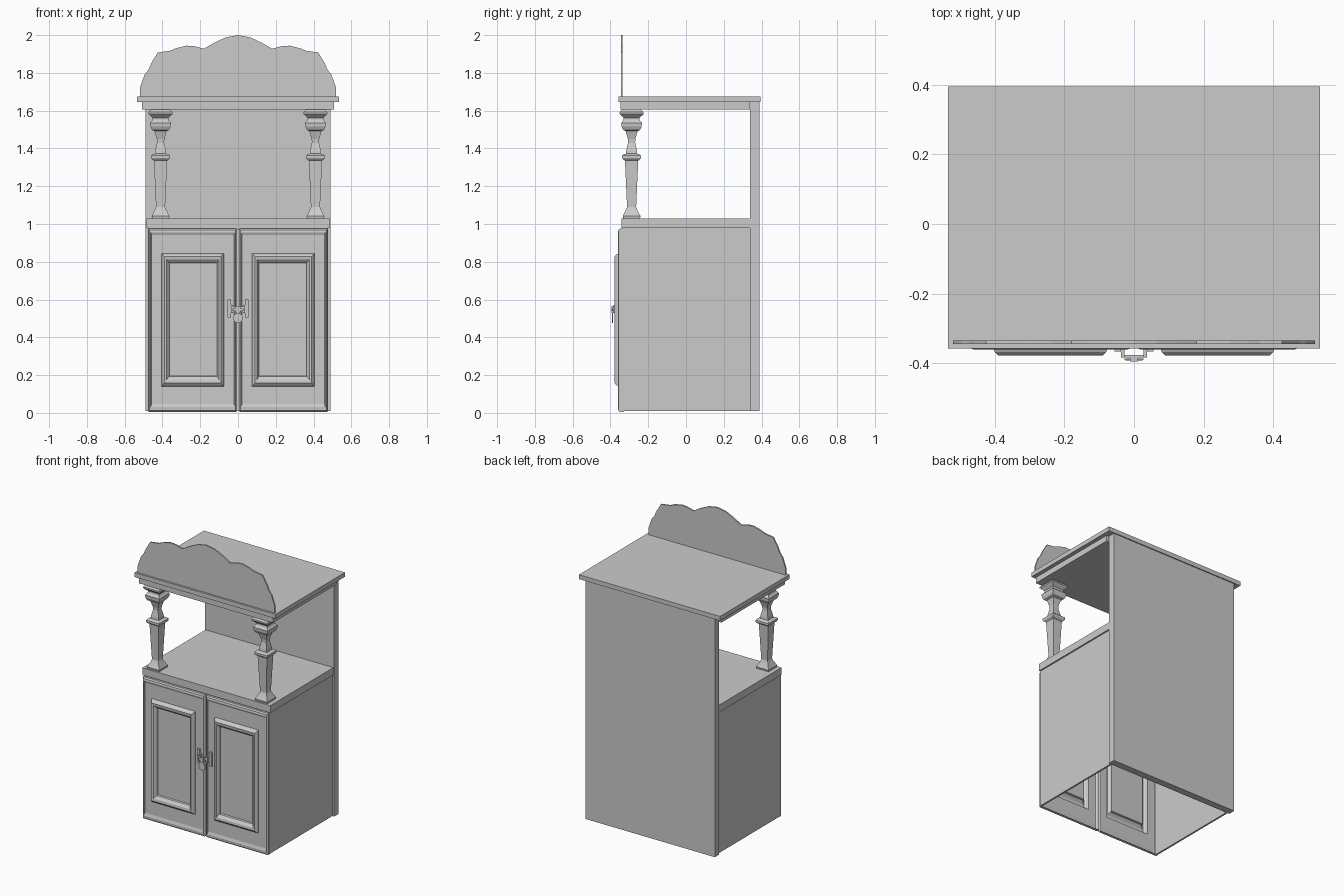
import bpy, bmesh, math


def make(name, verts, faces):
    me = bpy.data.meshes.new(name)
    me.from_pydata(verts, [], faces)
    bm = bmesh.new()
    bm.from_mesh(me)
    bmesh.ops.recalc_face_normals(bm, faces=bm.faces)
    bm.to_mesh(me)
    bm.free()
    ob = bpy.data.objects.new(name, me)
    bpy.context.collection.objects.link(ob)
    return ob


def loft(name, rings, cap_start=True, cap_end=True):
    n = len(rings[0])
    verts = [p for r in rings for p in r]
    faces = [(k * n + i, k * n + (i + 1) % n, (k + 1) * n + (i + 1) % n, (k + 1) * n + i)
             for k in range(len(rings) - 1) for i in range(n)]
    if cap_start:
        faces.append(tuple(range(n)))
    if cap_end:
        faces.append(tuple(range(len(verts) - n, len(verts))))
    return make(name, verts, faces)


def rect_z(x0, x1, y0, y1, z):
    return [(x0, y0, z), (x1, y0, z), (x1, y1, z), (x0, y1, z)]


def rect_y(x0, x1, z0, z1, y):
    return [(x0, y, z0), (x1, y, z0), (x1, y, z1), (x0, y, z1)]


def box(name, x0, x1, y0, y1, z0, z1):
    return loft(name, [rect_z(x0, x1, y0, y1, z0), rect_z(x0, x1, y0, y1, z1)])


# Carcass: back panel, counter, apron and top board
box("back_panel", -0.49, 0.49, 0.34, 0.388, 0.01, 1.645)
box("countertop", -0.485, 0.485, -0.342, 0.34, 0.98, 1.03)
box("counter_underside", -0.475, 0.475, -0.335, 0.34, 0.97, 0.98)
box("top_apron", -0.508, 0.508, -0.347, 0.34, 1.605, 1.645)
box("top_board", -0.535, 0.535, -0.358, 0.395, 1.645, 1.675)

# Scalloped crest, mirrored outline
half = [(0.52, 1.675), (0.52, 1.72), (0.495, 1.79), (0.475, 1.815), (0.46, 1.85),
        (0.425, 1.908), (0.36, 1.917), (0.33, 1.93), (0.275, 1.944), (0.235, 1.942),
        (0.18, 1.928), (0.125, 1.96), (0.065, 1.988)]
outline = half + [(0, 2.0)] + [(-x, z) for x, z in reversed(half)]
loft("crest", [[(x, y, z) for x, z in outline] for y in (-0.345, -0.335)])

# Square turned column: half width, height
column = [(0.045, 1.03), (0.047, 1.042), (0.04, 1.055), (0.03, 1.075), (0.024, 1.09),
          (0.035, 1.335), (0.045, 1.342), (0.05, 1.35), (0.05, 1.362), (0.044, 1.368),
          (0.03, 1.372), (0.028, 1.39), (0.019, 1.43), (0.02, 1.45), (0.032, 1.492),
          (0.045, 1.498), (0.053, 1.515), (0.055, 1.535), (0.043, 1.55), (0.042, 1.562),
          (0.063, 1.582), (0.063, 1.592), (0.05, 1.605)]

for s, side in ((-1, "left"), (1, "right")):
    cx = s * 0.41
    loft(side + "_column",
         [rect_z(cx - r, cx + r, -0.288 - r, -0.288 + r, z) for r, z in column])

    # Cabinet side wall
    box(side + "_side", *sorted((s * 0.477, s * 0.465)), -0.345, 0.34, 0.01, 0.975)

    # Door sheet: rounded edge, flat frame, raised moulding, sunk panel
    door = [(0.007, 0.473, 0.005, 0.975, -0.33), (0.007, 0.473, 0.005, 0.975, -0.35),
            (0.012, 0.468, 0.012, 0.968, -0.358), (0.018, 0.462, 0.03, 0.955, -0.36),
            (0.022, 0.458, 0.048, 0.942, -0.354),
            (0.075, 0.405, 0.14, 0.845, -0.354), (0.08, 0.40, 0.146, 0.839, -0.368),
            (0.09, 0.39, 0.158, 0.828, -0.378), (0.10, 0.378, 0.175, 0.812, -0.376),
            (0.11, 0.365, 0.193, 0.796, -0.362), (0.112, 0.363, 0.196, 0.793, -0.35)]
    loft(side + "_door", [rect_y(s * a, s * b, z0, z1, y) for a, b, z0, z1, y in door],
         cap_start=False)

    # Latch plate and staple arm
    box(side + "_latch_plate", *sorted((s * 0.037, s * 0.056)), -0.366, -0.354, 0.505, 0.6)
    box(side + "_latch_arm", *sorted((s * 0.027, s * 0.037)), -0.383, -0.354, 0.53, 0.57)

# Latch bar and hanging padlock
box("latch_bar", -0.037, 0.037, -0.383, -0.377, 0.535, 0.562)
box("latch_hasp", -0.012, 0.012, -0.395, -0.383, 0.53, 0.565)
disc = [(0.025 * math.cos(i * math.pi / 6), 0.502 + 0.027 * math.sin(i * math.pi / 6))
        for i in range(12)]
loft("padlock", [[(x, y, z) for x, z in disc] for y in (-0.392, -0.386)])
box("padlock_bar", -0.028, 0.028, -0.391, -0.387, 0.54, 0.552)
